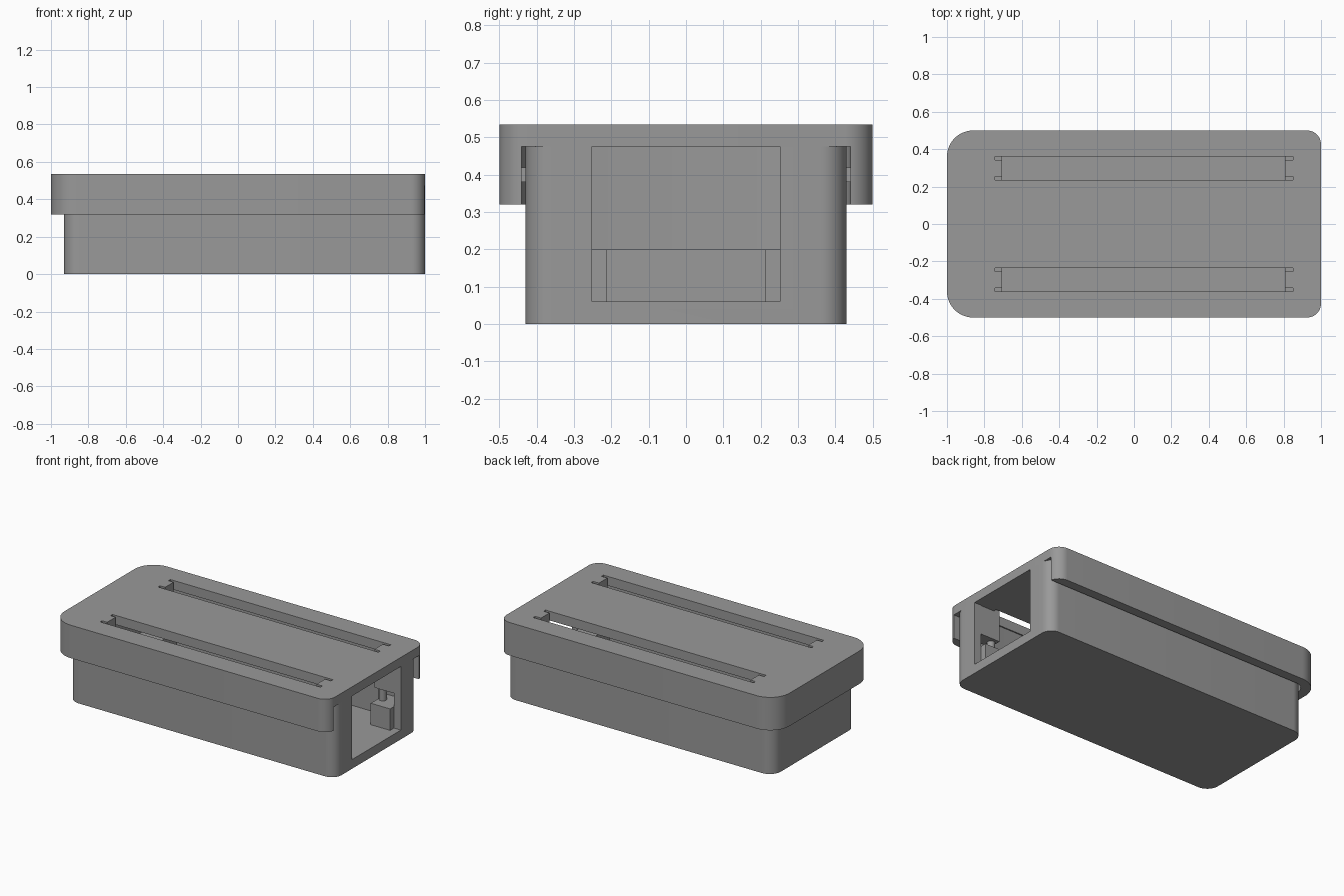
import bpy, bmesh, math

if "Cube" in bpy.data.objects:
    bpy.data.objects.remove(bpy.data.objects["Cube"])

grey = bpy.data.materials.new("mid_grey")
grey.diffuse_color = (0.32, 0.32, 0.32, 1)
grey.use_nodes = True
grey.node_tree.nodes["Principled BSDF"].inputs["Base Color"].default_value = grey.diffuse_color


def finish(name, bm):
    bmesh.ops.recalc_face_normals(bm, faces=bm.faces)
    me = bpy.data.meshes.new(name)
    bm.to_mesh(me)
    bm.free()
    me.materials.append(grey)
    ob = bpy.data.objects.new(name, me)
    bpy.context.collection.objects.link(ob)
    return ob


def slab(name, x0, x1, y0, y1, z0, z1, r_left=0, r_right=0, seg=12):
    """Upright prism with separate corner radii on the -x and +x ends."""
    pts = []
    for cx, cy, sx, sy, r, a0 in ((x1, y1, -1, -1, r_right, 0), (x0, y1, 1, -1, r_left, 90),
                                  (x0, y0, 1, 1, r_left, 180), (x1, y0, -1, 1, r_right, 270)):
        if r == 0:
            pts.append((cx, cy))
            continue
        for i in range(seg + 1):
            a = math.radians(a0 + 90 * i / seg)
            pts.append((cx + sx * r + r * math.cos(a), cy + sy * r + r * math.sin(a)))
    bm = bmesh.new()
    face = bm.faces.new([bm.verts.new((x, y, z0)) for x, y in pts])
    up = bmesh.ops.extrude_face_region(bm, geom=[face])["geom"]
    for v in up:
        if isinstance(v, bmesh.types.BMVert):
            v.co.z = z1
    return finish(name, bm)


def activate(ob):
    bpy.ops.object.select_all(action='DESELECT')
    ob.select_set(True)
    bpy.context.view_layer.objects.active = ob


def cut(ob, cutter):
    mod = ob.modifiers.new("cut", 'BOOLEAN')
    mod.operation = 'DIFFERENCE'
    mod.solver = 'EXACT'
    mod.object = cutter
    activate(ob)
    bpy.ops.object.modifier_apply(modifier=mod.name)
    bpy.data.objects.remove(cutter, do_unlink=True)


def smooth(ob):
    activate(ob)
    bpy.ops.object.shade_smooth_by_angle(angle=math.radians(30))


# Hollow case, open on the right end
case = slab("case", -0.93, 1.0, -0.43, 0.43, 0, 0.475, 0.08, 0.07)
cut(case, slab("cavity", -0.87, 0.95, -0.37, 0.37, 0.06, 0.6, 0.02, 0.02, 4))
cut(case, slab("opening", 0.8, 1.2, -0.252, 0.252, 0.06, 0.6))
smooth(case)

# Lid with an overhanging rim on three sides
lid = slab("lid", -1.0, 1.0, -0.5, 0.5, 0.32, 0.535, 0.14, 0.075)
cut(lid, slab("rim_inside", -0.94, 1.3, -0.44, 0.44, 0.2, 0.475, 0.08))

# Two long lid slots with narrow notches at the ends
for s in (-1, 1):
    def band(a, b):
        return sorted((s * a, s * b))
    cut(lid, slab("slot", -0.705, 0.807, *band(0.235, 0.362), 0.4, 0.7))
    for a, b in ((0.235, 0.255), (0.342, 0.362)):
        cut(lid, slab("notch", -0.742, 0.85, *band(a, b), 0.4, 0.7))
smooth(lid)

# Rear support bar across the cavity floor
slab("rear_support", -0.87, -0.705, -0.37, 0.37, 0.06, 0.2)

for s, side in ((-1, "front"), (1, "back")):
    # Support block beside the opening
    slab(side + "_support", 0.81, 0.95, *sorted((s * 0.212, s * 0.37)), 0.06, 0.2)
    # Low ridge on the case that grips the rim
    slab(side + "_ridge", -0.75, 0.75, *sorted((s * 0.43, s * 0.44)), 0.38, 0.42)
    for x0, x1, px, end in ((-0.87, -0.705, -0.735, "left"), (0.807, 0.95, 0.837, "right")):
        # Block hanging from the lid at each slot end
        slab(f"{side}_{end}_hanger", x0, x1, *sorted((s * 0.255, s * 0.342)), 0.285, 0.475)
        # Round pin between hanger and support
        bm = bmesh.new()
        bmesh.ops.create_cone(bm, cap_ends=True, segments=24, radius1=0.024, radius2=0.024, depth=0.085)
        bmesh.ops.translate(bm, verts=bm.verts, vec=(px, s * 0.298, 0.2425))
        smooth(finish(f"{side}_{end}_pin", bm))
